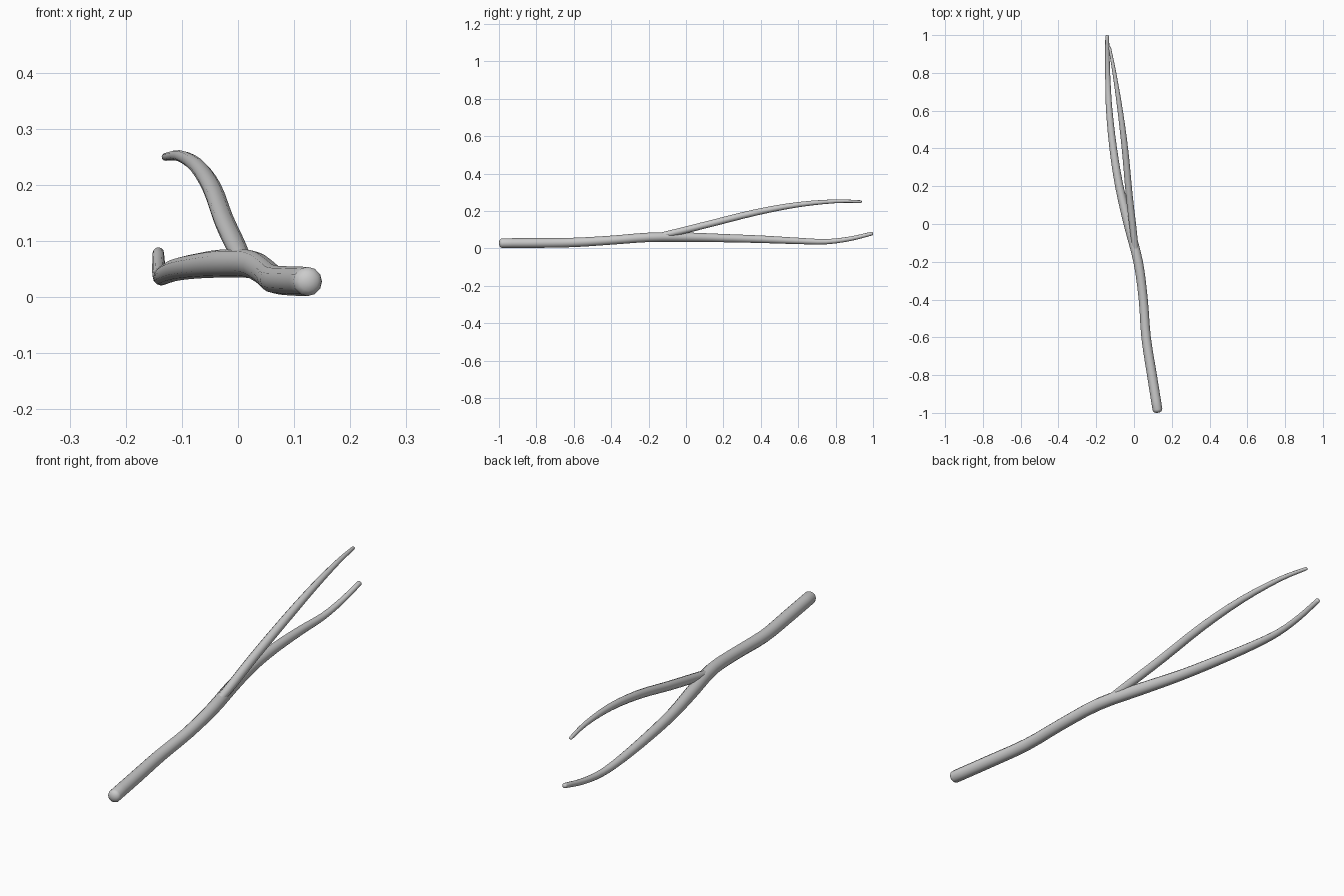
import bpy, bmesh, math
from mathutils import Vector

if "Cube" in bpy.data.objects:
    bpy.data.objects.remove(bpy.data.objects["Cube"])

SIDES = 12


def smooth_path(pts, steps=3):
    # Catmull-Rom through (x, y, z, radius)
    p = [Vector(q) for q in pts]
    p = [2 * p[0] - p[1]] + p + [2 * p[-1] - p[-2]]
    out = []
    for i in range(1, len(p) - 2):
        a, b, c, d = p[i - 1:i + 3]
        for s in range(steps):
            t = s / steps
            out.append(0.5 * (2 * b + (c - a) * t + (2 * a - 5 * b + 4 * c - d) * t * t
                              + (3 * b - a - 3 * c + d) * t ** 3))
    out.append(p[-2])
    return out


def branch(name, pts):
    path = smooth_path(pts)
    rings = []
    n = len(path)
    for i, q in enumerate(path):
        c = q.to_3d()
        tan = (path[min(i + 1, n - 1)].to_3d() - path[max(i - 1, 0)].to_3d()).normalized()
        # rounded ends: shrinking rings set inside the end points
        if i == 0:
            for a in (75, 50, 25):
                a = math.radians(a)
                rings.append((c + tan * q[3] * 0.7 * (1 - math.sin(a)), tan, q[3] * math.cos(a)))
            rings.append((c + tan * q[3] * 0.7, tan, q[3]))
        elif i == n - 1:
            rings.append((c - tan * q[3] * 0.7, tan, q[3]))
            for a in (25, 50, 75):
                a = math.radians(a)
                rings.append((c - tan * q[3] * 0.7 * (1 - math.sin(a)), tan, q[3] * math.cos(a)))
        else:
            rings.append((c, tan, q[3]))
    bm = bmesh.new()
    loops = []
    for c, tan, r in rings:
        side = tan.cross(Vector((0, 0, 1))).normalized()
        up = side.cross(tan)
        loops.append([bm.verts.new(c + r * (side * math.cos(k * math.tau / SIDES)
                                            + up * math.sin(k * math.tau / SIDES)))
                      for k in range(SIDES)])
    for a, b in zip(loops, loops[1:]):
        for k in range(SIDES):
            j = (k + 1) % SIDES
            bm.faces.new((a[k], a[j], b[j], b[k]))
    bm.faces.new(loops[0])
    bm.faces.new(loops[-1])
    bmesh.ops.recalc_face_normals(bm, faces=bm.faces[:])
    for f in bm.faces:
        f.smooth = True
    me = bpy.data.meshes.new(name)
    bm.to_mesh(me)
    bm.free()
    ob = bpy.data.objects.new(name, me)
    bpy.context.collection.objects.link(ob)


# Main stem, thick end to thin tip
branch("main_stem", [
    (0.127, -1.0, 0.028, 0.026), (0.095, -0.8, 0.029, 0.026), (0.064, -0.6, 0.032, 0.025),
    (0.049, -0.4, 0.044, 0.024), (0.022, -0.2, 0.059, 0.025), (-0.030, 0.0, 0.060, 0.025),
    (-0.078, 0.2, 0.055, 0.022), (-0.110, 0.4, 0.049, 0.020), (-0.131, 0.6, 0.040, 0.017),
    (-0.138, 0.75, 0.036, 0.014), (-0.141, 0.88, 0.052, 0.012), (-0.142, 1.0, 0.081, 0.010)])

# Raised side twig forking off near the middle
branch("side_twig", [
    (0.010, -0.16, 0.062, 0.016), (-0.004, -0.03, 0.092, 0.018), (-0.025, 0.15, 0.137, 0.018),
    (-0.046, 0.38, 0.194, 0.017), (-0.073, 0.6, 0.234, 0.014), (-0.104, 0.8, 0.252, 0.010),
    (-0.130, 0.94, 0.250, 0.007)])
